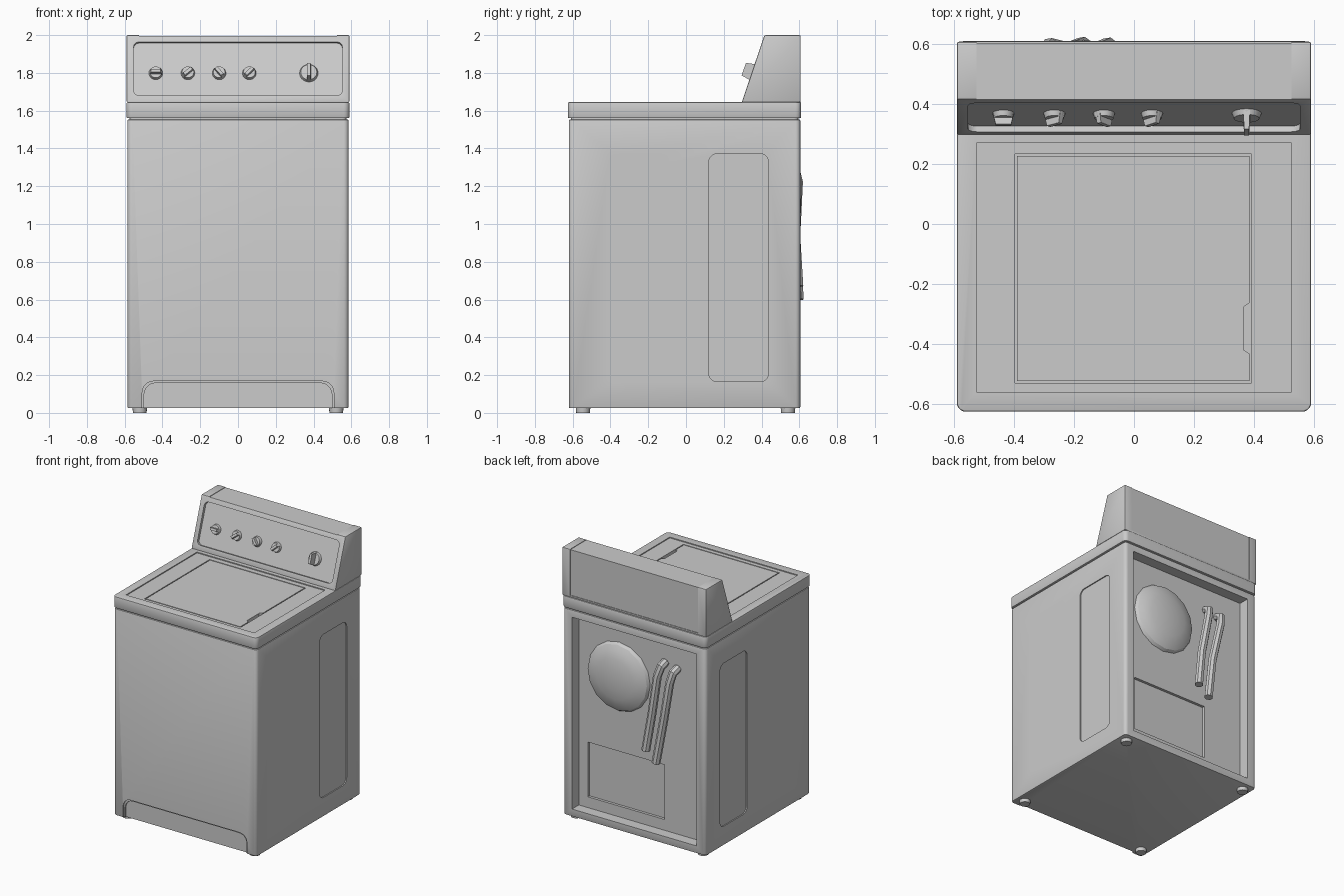
import bpy, bmesh, math
from mathutils import Matrix, Vector

if "Cube" in bpy.data.objects:
    bpy.data.objects.remove(bpy.data.objects["Cube"])

X, Y, Z = Vector((1, 0, 0)), Vector((0, 1, 0)), Vector((0, 0, 1))
SLOPE = Vector((0, 0.12, 0.355)).normalized()   # up the console face
NORMAL = X.cross(SLOPE)                         # out of the console face


def frame(origin, u, v):
    m = Matrix((u, v, u.cross(v))).transposed().to_4x4()
    m.translation = origin
    return m


def add(name, bm):
    bmesh.ops.recalc_face_normals(bm, faces=bm.faces)
    me = bpy.data.meshes.new(name)
    bm.to_mesh(me)
    bm.free()
    ob = bpy.data.objects.new(name, me)
    bpy.context.collection.objects.link(ob)
    return ob


def rrect(x0, x1, y0, y1, r, n=5):
    pts = []
    for i, (cx, cy) in enumerate(((x1 - r, y1 - r), (x0 + r, y1 - r), (x0 + r, y0 + r), (x1 - r, y0 + r))):
        for k in range(n + 1):
            a = math.pi / 2 * (i + k / n)
            pts.append((cx + r * math.cos(a), cy + r * math.sin(a)))
    return pts


def rect(x0, x1, y0, y1):
    return [(x0, y0), (x1, y0), (x1, y1), (x0, y1)]


def prism(name, pts, origin, u, v, depth, bevel=0.0):
    bm = bmesh.new()
    base = bm.faces.new([bm.verts.new((a, b, 0)) for a, b in pts])
    top = bmesh.ops.extrude_face_region(bm, geom=[base])["geom"]
    bmesh.ops.translate(bm, vec=(0, 0, depth), verts=[g for g in top if isinstance(g, bmesh.types.BMVert)])
    bmesh.ops.recalc_face_normals(bm, faces=bm.faces)
    if bevel:
        edges = [e for e in bm.edges if e.calc_face_angle(0) > 0.9]
        bmesh.ops.bevel(bm, geom=edges, offset=bevel, segments=2, profile=0.5, affect='EDGES')
    bm.transform(frame(origin, u, v))
    return add(name, bm)


def bake(ob):
    dg = bpy.context.evaluated_depsgraph_get()
    return bpy.data.meshes.new_from_object(ob.evaluated_get(dg))


def cut(ob, pts, origin, u, v, depth):
    cutter = prism("cutter", pts, origin, u, v, depth)
    m = ob.modifiers.new("cut", 'BOOLEAN')
    m.operation, m.solver, m.object = 'DIFFERENCE', 'EXACT', cutter
    me = bake(ob)
    ob.modifiers.clear()
    ob.data = me
    bpy.data.objects.remove(cutter)


# Cabinet with rounded upright corners
cabinet = prism("cabinet", rrect(-0.585, 0.585, -0.62, 0.605, 0.025), (0, 0, 0.025), X, Y, 1.528, 0.006)
# Pressed panels on both sides
for y0, y1 in ((-0.41, -0.095), (0.12, 0.437)):
    for x in (0.577, -0.677):
        cut(cabinet, rrect(y0, y1, 0.165, 1.372, 0.045), (x, 0, 0), Y, Z, 0.1)
# Stepped toe kick
for inset, depth in ((0, 0.01), (0.01, 0.02)):
    cut(cabinet, rrect(-0.507 + inset, 0.507 - inset, -0.3, 0.168 - inset, 0.06),
        (0, -0.62 + depth, 0), X, Z, 0.1)
# Open back with a recessed service panel
cut(cabinet, rect(-0.51, 0.51, 0.08, 1.5), (0, 0.7, 0), X, Z, 0.175)
cut(cabinet, rect(-0.19, 0.437, 0.16, 0.565), (0, 0.7, 0), X, Z, 0.195)

# Dark seam filler and worktop
prism("seam_spacer", rrect(-0.575, 0.575, -0.61, 0.595, 0.025), (0, 0, 1.54), X, Y, 0.03)
worktop = prism("worktop", rrect(-0.59, 0.59, -0.625, 0.61, 0.03), (0, 0, 1.56), X, Y, 0.085, 0.006)
cut(worktop, rect(-0.525, 0.525, -0.56, 0.27), (0, 0, 1.638), X, Y, 0.1)
cut(worktop, rect(-0.396, 0.392, -0.53, 0.233), (0, 0, 1.615), X, Y, 0.1)

# Loading lid with a finger notch
prism("lid", [(-0.389, -0.523), (0.385, -0.523), (0.385, -0.432), (0.366, -0.42), (0.366, -0.275),
              (0.385, -0.262), (0.385, 0.226), (-0.389, 0.226)], (0, 0, 1.612), X, Y, 0.026)

# Control console with sloping face
console = prism("console", [(0.295, 1.644), (0.607, 1.644), (0.607, 2.0), (0.415, 2.0)],
                (-0.59, 0, 0), Y, Z, 1.18, 0.007)
cut(console, rect(-0.525, 0.525, 0.3, 0.8), (0, 0, 1.996), X, Y, 0.1)
cut(console, rect(-0.525, 0.525, 1.66, 2.1), (0, 0.8, 0), X, Z, 0.197)
face_mid = Vector((0, 0.295 + 0.12 * 0.178 / 0.355, 1.822))
cut(console, rrect(-0.553, 0.553, -0.15, 0.15, 0.03, 3), face_mid - 0.02 * NORMAL, X, SLOPE, 0.1)


# Control knobs: tapered base and grip bar
def knob(name, x, r, height, angle):
    bm = bmesh.new()
    bmesh.ops.create_cone(bm, cap_ends=True, segments=20, radius1=r, radius2=r * 0.85, depth=0.02,
                          matrix=Matrix.Translation((0, 0, 0.008)))
    grip = bmesh.ops.create_cube(bm, size=1)["verts"]
    for v in grip:
        k = 0.7 if v.co.z > 0 else 0.95
        v.co = (v.co.x * 2 * r * k, v.co.y * 0.024 * k, (v.co.z + 0.5) * height)
    seat = face_mid - 0.02 * NORMAL - 0.018 * SLOPE
    seat.x = x
    bm.transform(frame(seat, X, SLOPE) @ Matrix.Rotation(math.radians(angle), 4, 'Z'))
    add(name, bm)


for i, (x, angle) in enumerate(((-0.435, 0), (-0.265, 40), (-0.1, 130), (0.06, 45))):
    knob("small_knob_%d" % (i + 1), x, 0.037, 0.04, angle)
knob("timer_knob", 0.375, 0.05, 0.066, 90)

# Domed cover on the back
bm = bmesh.new()
bmesh.ops.create_uvsphere(bm, u_segments=16, v_segments=10, radius=1)
bm.transform(Matrix.Translation((0.18, 0.525, 1.12)) @ Matrix.Diagonal((0.255, 0.07, 0.255, 1))
             @ Matrix.Rotation(math.pi / 2, 4, 'X'))
add("rear_dome", bm)

# Two hoses on the back
paths = (((-0.20, 0.525, 1.33), (-0.195, 0.57, 1.31), (-0.175, 0.585, 1.24), (-0.125, 0.575, 0.95), (-0.085, 0.592, 0.67)),
         ((-0.30, 0.525, 1.31), (-0.295, 0.575, 1.29), (-0.28, 0.59, 1.22), (-0.22, 0.575, 0.92), (-0.17, 0.594, 0.60)))
for i, path in enumerate(paths):
    cu = bpy.data.curves.new("hose_path", 'CURVE')
    cu.dimensions = '3D'
    cu.bevel_depth, cu.bevel_resolution, cu.use_fill_caps = 0.03, 2, True
    sp = cu.splines.new('POLY')
    sp.points.add(len(path) - 1)
    for p, co in zip(sp.points, path):
        p.co = (*co, 1)
    tmp = bpy.data.objects.new("hose_path", cu)
    bpy.context.collection.objects.link(tmp)
    hose = bpy.data.objects.new("hose_%d" % (i + 1), bake(tmp))
    bpy.context.collection.objects.link(hose)
    bpy.data.objects.remove(tmp)

# Levelling feet
for sx in (-1, 1):
    for sy in (-0.545, 0.54):
        bm = bmesh.new()
        bmesh.ops.create_cone(bm, cap_ends=True, segments=16, radius1=0.036, radius2=0.04, depth=0.04,
                              matrix=Matrix.Translation((sx * 0.52, sy, 0.02)))
        add("foot", bm)

# Smooth the rounded surfaces, keep sharp edges
for ob in bpy.data.objects:
    ob.select_set(True)
bpy.context.view_layer.objects.active = cabinet
bpy.ops.object.shade_smooth_by_angle(angle=math.radians(30))
